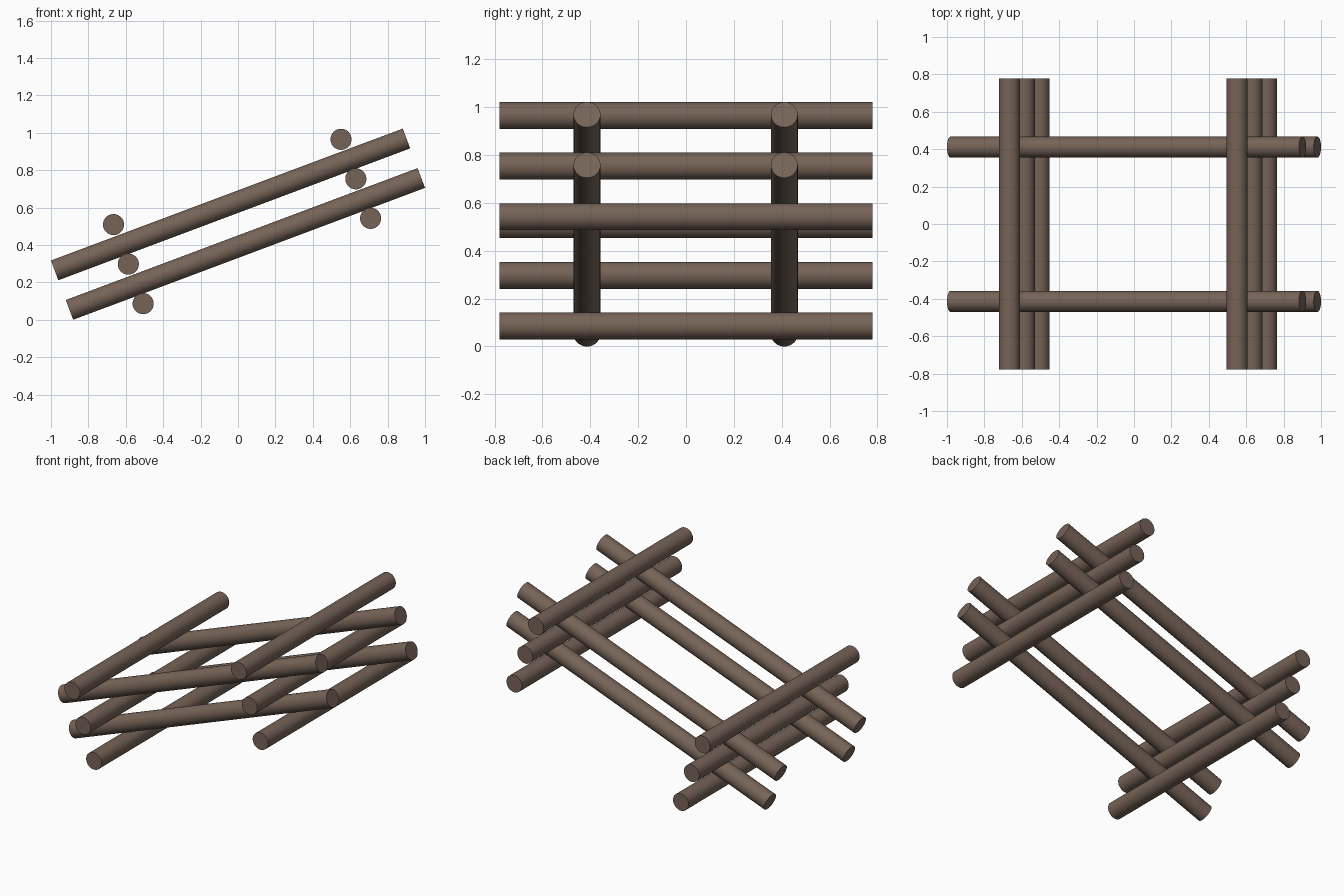
import bpy
import math
from mathutils import Vector

if "Cube" in bpy.data.objects:
    bpy.data.objects.remove(bpy.data.objects["Cube"])

R = 0.0564                      # log radius
TILT = math.radians(20.55)      # slope of the stack
U = Vector((math.cos(TILT), 0, math.sin(TILT)))    # along the slope
N = Vector((-math.sin(TILT), 0, math.cos(TILT)))   # stacking direction
Y = Vector((0, 1, 0))
CENTRE = Vector((0, 0, 0.511))

bark = bpy.data.materials.new("brown wood")
bark.diffuse_color = (0.18, 0.125, 0.095, 1)
bark.use_nodes = True
bark.node_tree.nodes["Principled BSDF"].inputs["Base Color"].default_value = bark.diffuse_color


def log(name, centre, axis, length):
    bpy.ops.mesh.primitive_cylinder_add(
        vertices=40, radius=R, depth=length, location=centre,
        rotation=axis.to_track_quat('Z', 'Y').to_euler())
    ob = bpy.context.object
    ob.name = name
    ob.data.materials.append(bark)
    bpy.ops.object.shade_smooth_by_angle(angle=math.radians(40))


# Long logs: two layers, front and back
for layer, n in (("lower", -2 * R), ("upper", 2 * R)):
    for side, y in (("front", -0.414), ("back", 0.411)):
        log(f"{layer}_{side}_long_log", CENTRE + N * n + Y * y, U, 2.009)

# Cross logs: three layers at each end, resting between the long logs
for layer, n in (("bottom", -4 * R), ("middle", 0), ("top", 4 * R)):
    for side, u in (("left", -0.624), ("right", 0.675)):
        log(f"{layer}_{side}_cross_log", CENTRE + U * u + N * (n + 0.006), Y, 1.558)
